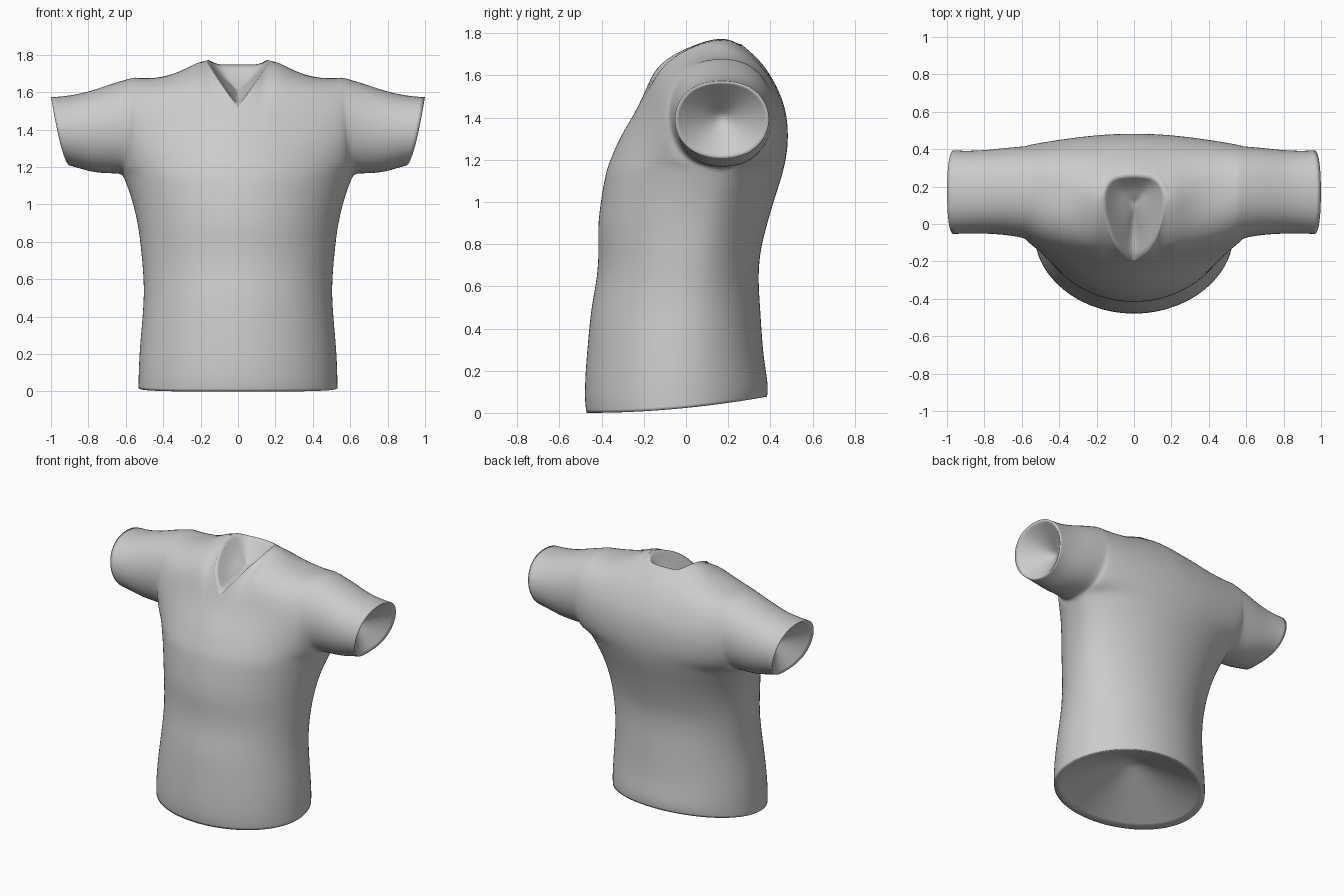
import bpy, bmesh, math
from mathutils import Vector

if "Cube" in bpy.data.objects:
    bpy.data.objects.remove(bpy.data.objects["Cube"])

K = 8                                                        # rows from armpit to shoulder
COLS = [0, .11, .22, .33, .47, .61, .74, .85, .93, .98, 1]   # fraction of half width
NECK = .33
# torso rings: z, half width, front y, back y, side seam y
RINGS = [(0, .535, -.472, .385, -.05), (.06, .535, -.482, .392, -.05),
         (.2, .53, -.477, .372, -.04), (.35, .517, -.464, .36, -.03),
         (.5, .505, -.45, .352, -.01), (.62, .508, -.425, .343, .01),
         (.75, .52, -.413, .348, .03), (.88, .535, -.42, .38, .06),
         (1.0, .562, -.405, .415, .10), (1.09, .592, -.39, .445, .14)]
# centre profiles (y, z) from chest to the virtual collar point
FRONT = [(-.375, 1.16), (-.335, 1.26), (-.295, 1.34), (-.245, 1.42), (-.195, 1.52),
         (-.155, 1.63), (-.09, 1.71), (.03, 1.78), (.16, 1.83)]
BACK = [(.465, 1.16), (.482, 1.25), (.485, 1.33), (.478, 1.42), (.455, 1.5),
        (.405, 1.6), (.345, 1.68), (.255, 1.755), (.16, 1.83)]
# sleeve loops: top x, bottom x, centre y, y radius, bottom z, top z
SLEEVE = [(.56, .62, .17, .25, 1.16, 1.685), (.68, .68, .175, .238, 1.16, 1.65),
          (.79, .77, .172, .228, 1.165, 1.61), (.9, .85, .17, .225, 1.19, 1.585),
          (1.0, .90, .17, .228, 1.205, 1.578)]


def lerp(a, b, t):
    return a + (b - a) * t


def loop_point(loop, t, side):
    """Point on a sleeve loop, t from underarm to shoulder, side -1 front, 1 back."""
    xt, xb, cy, ry, zb, zt = loop
    f = (1 - math.cos(math.pi * t)) / 2
    bulge = max(0, math.sin(math.pi * t)) ** .85
    return (lerp(xb, xt, f ** .6), cy + side * ry * bulge, lerp(zb, zt, f))


def panel_point(s, t, side):
    """Point on the chest or back panel between centre profile and armhole."""
    prof = FRONT if side < 0 else BACK
    i = min(int(t * K), K - 1)
    cy, cz = (lerp(prof[i][k], prof[i + 1][k], t * K - i) for k in (0, 1))
    ax, ay, az = loop_point(SLEEVE[0], t, side)
    w = lerp(1 - math.sqrt(1 - s * s), s * s, t)
    z = lerp(cz, az, s ** 1.3)
    if s > NECK:
        z -= .055 * t ** 6 * math.sin(math.pi * (s - NECK) / (1 - NECK))
    return (ax * s, lerp(cy, ay, w), z)


def neck_limit(s, side):
    """Where a column stops at the V neck or the back collar."""
    if s >= NECK:
        return 1
    goal = 1.52 + .26 * s / NECK if side < 0 else 1.748
    lo, hi = 0, 1
    for _ in range(30):
        mid = (lo + hi) / 2
        lo, hi = (mid, hi) if panel_point(s, mid, side)[2] < goal else (lo, mid)
    return lo


def add_grid(bm, columns):
    rows = [[bm.verts.new(p) for p in col] for col in columns]
    for a, b in zip(rows, rows[1:]):
        for j in range(len(a) - 1):
            bm.faces.new((a[j], b[j], b[j + 1], a[j + 1]))


def add_lining(bm, edges, steps):
    """Sunken lining closing an opening; steps are (fraction inwards, target)."""
    crease = bm.edges.layers.float["crease_edge"]
    for e in edges:
        e[crease] = 1
    rim = {v: v.co.copy() for e in edges for v in e.verts}
    prev = {v: v for v in rim}
    for frac, target in steps:
        ring = {v: bm.verts.new(co.lerp(Vector(target), frac)) for v, co in rim.items()}
        for a, b in pairs(edges):
            bm.faces.new((prev[a], prev[b], ring[b], ring[a]))
        prev = ring


def pairs(edges):
    return [tuple(e.verts) for e in edges]


bm = bmesh.new()
for side in (-1, 1):
    # torso panel, hem to shoulder, with the hem rising towards the back
    columns = []
    for s in COLS:
        c = math.sqrt(1 - s * s)
        col = []
        for z, w, yf, yb, cy in RINGS:
            y = lerp(cy, yf if side < 0 else yb, c)
            lift = .078 * (max(0, y + .47) / .86) ** 2 * max(0, 1 - z / .4)
            col.append((w * s, y, z + lift))
        top = neck_limit(s, side)
        col += [panel_point(s, top * j / K, side) for j in range(K + 1)]
        columns.append(col)
    add_grid(bm, columns)
    # half sleeve
    add_grid(bm, [[loop_point(l, j / K, side) for j in range(K + 1)] for l in SLEEVE])
bmesh.ops.remove_doubles(bm, verts=bm.verts, dist=.0005)

# sunken linings in the hem, sleeves and neck
bm.edges.layers.float.new("crease_edge")
corner = bm.verts.layers.float.new("crease_vert")
border = [e for e in bm.edges if e.is_boundary and any(v.co.x > .001 for v in e.verts)]
hem = [e for e in border if e.verts[0].co.z < .1]
cuff = [e for e in border if e.verts[0].co.x > .85]
neck = [e for e in border if e.verts[0].co.z > 1.5 and e.verts[0].co.x < .3]
for e in neck:
    for v in e.verts:
        if v.co.x < .001 and v.co.y < 0:
            v[corner] = 1
add_lining(bm, hem, [(.35, (0, -.03, .25)), (.7, (0, -.03, .25)), (1, (0, -.03, .25))])
add_lining(bm, cuff, [(.35, (.8, .17, 1.4)), (.7, (.8, .17, 1.4)), (1, (.8, .17, 1.4))])
add_lining(bm, neck, [(.4, (0, .1, 1.55)), (.7, (0, .1, 1.59)), (1, (0, .1, 1.6))])
bmesh.ops.remove_doubles(bm, verts=bm.verts, dist=.0005)
bmesh.ops.recalc_face_normals(bm, faces=bm.faces)

mesh = bpy.data.meshes.new("shirt")
bm.to_mesh(mesh)
bm.free()
for p in mesh.polygons:
    p.use_smooth = True
shirt = bpy.data.objects.new("shirt", mesh)
bpy.context.collection.objects.link(shirt)
# mirror to the other half, then smooth
mirror = shirt.modifiers.new("mirror", 'MIRROR')
mirror.merge_threshold = .001
sub = shirt.modifiers.new("smooth", 'SUBSURF')
sub.levels = sub.render_levels = 2
